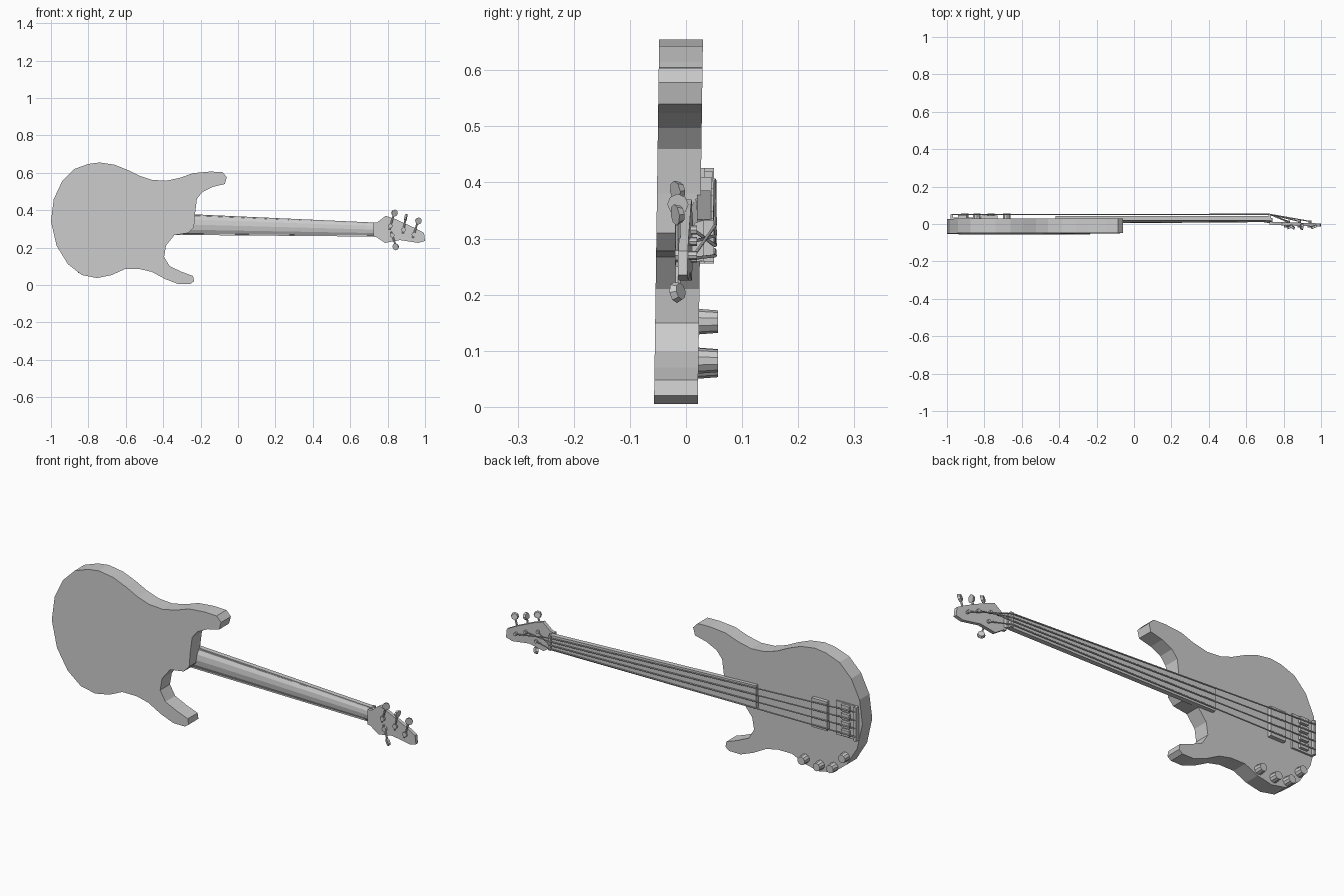
import bpy, bmesh, math
from mathutils import Vector, Matrix

cube = bpy.data.objects.get("Cube")
if cube:
    bpy.data.objects.remove(cube, do_unlink=True)


def finish(name, bm):
    bmesh.ops.recalc_face_normals(bm, faces=bm.faces)
    mesh = bpy.data.meshes.new(name)
    bm.to_mesh(mesh)
    bm.free()
    obj = bpy.data.objects.new(name, mesh)
    bpy.context.collection.objects.link(obj)
    return obj


def loft(name, rings):
    """Skin matching closed rings of points and cap both ends."""
    bm = bmesh.new()
    loops = [[bm.verts.new(p) for p in ring] for ring in rings]
    for a, b in zip(loops, loops[1:]):
        for i in range(len(a)):
            j = (i + 1) % len(a)
            bm.faces.new((a[i], a[j], b[j], b[i]))
    bm.faces.new(loops[0])
    bm.faces.new(loops[-1])
    return finish(name, bm)


def plate(name, outline, back, front, lean_x=0, lean_z=0):
    """Extrude an x-z outline along y, leaning it slightly."""
    return loft(name, [[(x, y + lean_x * x + lean_z * z, z) for x, z in outline]
                       for y in (back, front)])


def block(name, x0, x1, z0, z1, back, front):
    return plate(name, [(x0, z0), (x1, z0), (x1, z1), (x0, z1)], back, front)


def rod(name, start, end, radius, tip=None, sides=8):
    start, end = Vector(start), Vector(end)
    axis = end - start
    bm = bmesh.new()
    turn = axis.to_track_quat('Z', 'Y').to_matrix().to_4x4()
    bmesh.ops.create_cone(bm, cap_ends=True, segments=sides, radius1=radius,
                          radius2=radius if tip is None else tip, depth=axis.length,
                          matrix=Matrix.Translation((start + end) / 2) @ turn)
    return finish(name, bm)


def wire(name, points, radius):
    curve = bpy.data.curves.new(name, 'CURVE')
    curve.dimensions = '3D'
    curve.bevel_depth = radius
    curve.bevel_resolution = 1
    curve.use_fill_caps = True
    line = curve.splines.new('POLY')
    line.points.add(len(points) - 1)
    for target, p in zip(line.points, points):
        target.co = (*p, 1)
    obj = bpy.data.objects.new(name, curve)
    bpy.context.collection.objects.link(obj)


def centre(x):
    """Height of the neck centre line."""
    return .316 - .027 * x


def half_width(x):
    return .051 - .0185 * x


# Body with two horns
body = [(-1, .34), (-.985, .46), (-.94, .555), (-.875, .62), (-.8, .647), (-.74, .655),
        (-.66, .643), (-.59, .615), (-.525, .583), (-.46, .562), (-.385, .557),
        (-.31, .573), (-.24, .598), (-.15, .606), (-.085, .604), (-.06, .578),
        (-.07, .54), (-.135, .524), (-.19, .497), (-.22, .46), (-.23, .38),
        (-.235, .31), (-.265, .278), (-.34, .267), (-.385, .21), (-.395, .15),
        (-.365, .1), (-.3, .07), (-.24, .048), (-.235, .02), (-.255, .005), (-.32, .005),
        (-.39, .032), (-.46, .07), (-.525, .085), (-.605, .085), (-.675, .053),
        (-.755, .037), (-.835, .053), (-.91, .112), (-.97, .21)]
plate("body", body, -.057, .021, lean_z=.014)

# Rounded neck and flat fingerboard
arc = [(math.cos(i * math.pi / 6), math.sin(i * math.pi / 6)) for i in range(7)]
loft("neck", [[(x, .032 - depth * s, centre(x) + half_width(x) * c) for c, s in arc]
              for x, depth in ((-.38, .032), (-.1, .028), (.3, .025), (.69, .022), (.74, .03))])
ends = (-.42, .725)
board = [(x, centre(x) + s * half_width(x)) for x, s in
         ((ends[0], -1), (ends[1], -1), (ends[1], 1), (ends[0], 1))]
plate("fingerboard", board, .02, .044)
nut_z = centre(.725)
block("nut", .718, .732, nut_z - .037, nut_z + .037, .02, .05)

# Headstock
head = [(.725, .258), (.74, .256), (.786, .225), (.866, .24), (.963, .225), (1, .235),
        (.995, .278), (.945, .305), (.84, .353), (.79, .37), (.745, .335), (.725, .333)]
plate("headstock", head, .02, .037, lean_x=-.034)

# Tuners: shaft, flat key and string post
tuners = [((.825, .265), (.845, .205), 35), ((.815, .315), (.835, .385), 30),
          ((.885, .295), (.897, .362), 85), ((.94, .27), (.963, .343), 25)]
posts = []
for n, (base, key, twist) in enumerate(tuners, 1):
    a, b = Vector((base[0], -.014, base[1])), Vector((key[0], -.014, key[1]))
    along = (b - a).normalized()
    rod(f"tuner_shaft_{n}", a - along * .02, b, .005, sides=6)
    facing = Matrix.Rotation(math.radians(twist), 3, along) @ Vector((0, 1, 0))
    rod(f"tuner_key_{n}", b - facing * .006, b + facing * .006, .019, .015)
    rod(f"tuner_gear_{n}", (a.x, -.02, a.z), (a.x, .0, a.z), .012)
    rod(f"string_post_{n}", (a.x, -.01, a.z), (a.x, .02, a.z), .008)
    posts.append((a.x, .014, a.z))

# Pickup and bridge
mid = centre(-.77)
block("pickup", -.815, -.73, mid - .073, mid + .073, .02, .045)
mid = centre(-.92)
block("bridge_plate", -.975, -.86, mid - .085, mid + .085, .02, .034)
block("bridge_lip", -.98, -.967, mid - .085, mid + .085, .02, .05)

# Strings over their saddles
for n, post in enumerate(posts):
    side = (n - 1.5) / 1.5
    z = centre(-.97) + side * .062
    block(f"saddle_{n + 1}", -.94, -.895, z - .015, z + .015, .03, .048)
    wire(f"string_{n + 1}", [(-.975, .051, z), (.725, .052, nut_z + side * .027), post], .003)

# Control knobs
for n, (x, z) in enumerate([(-.68, .082), (-.765, .073), (-.84, .083), (-.905, .152)], 1):
    rod(f"knob_{n}", (x, .018, z), (x, .057, z), .023, .02, sides=10)
